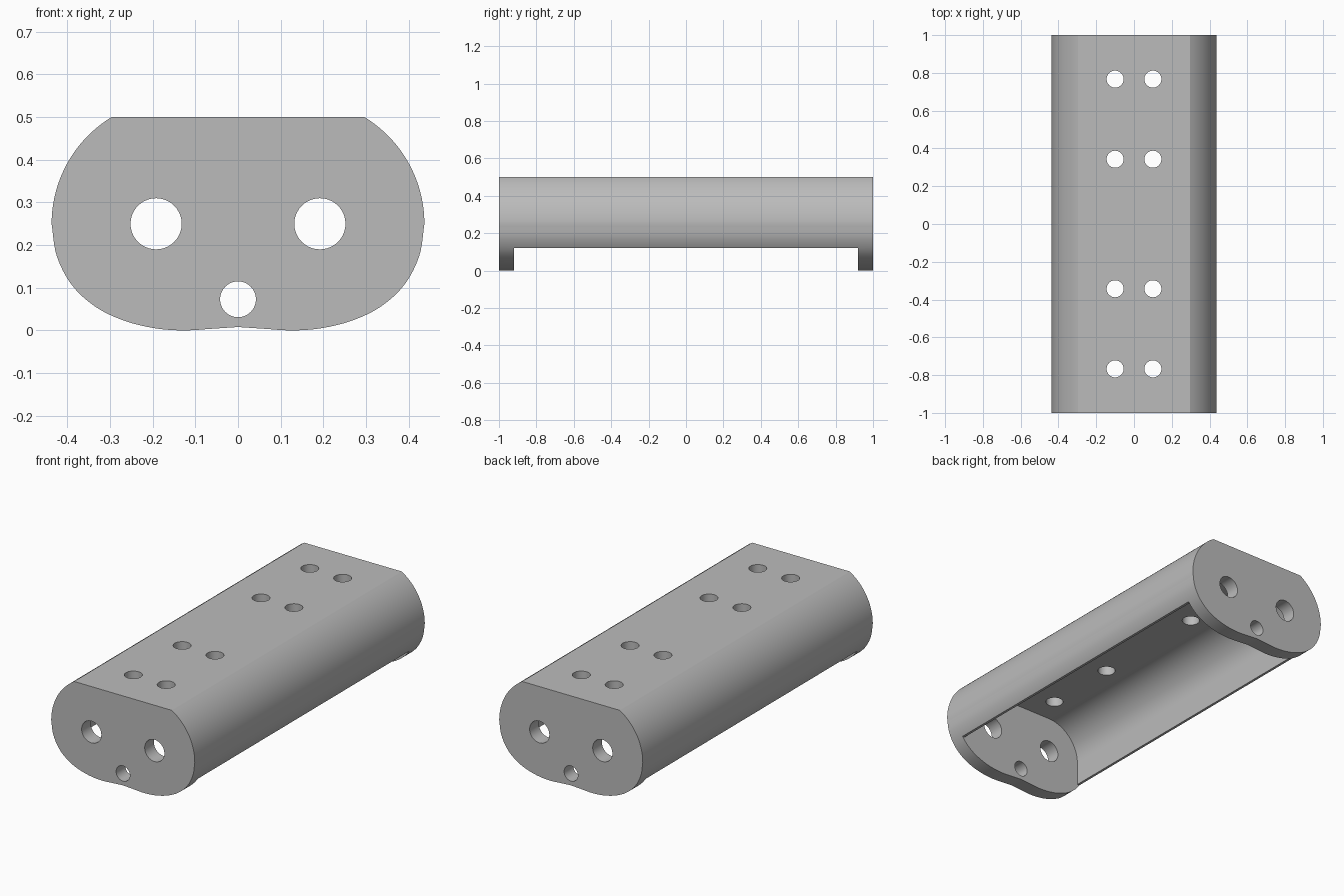
import bpy, bmesh, math
from mathutils import Vector

cube = bpy.data.objects.get("Cube")
if cube:
    bpy.data.objects.remove(cube, do_unlink=True)

grey = bpy.data.materials.new("plain_grey")
grey.use_nodes = True
colour = (0.5, 0.5, 0.5, 1)
grey.diffuse_color = colour
grey.node_tree.nodes["Principled BSDF"].inputs["Base Color"].default_value = colour


def prism(name, outline, y0, y1):
    """Extrude an x-z outline along y."""
    bm = bmesh.new()
    face = bm.faces.new([bm.verts.new((x, y0, z)) for x, z in outline])
    ext = bmesh.ops.extrude_face_region(bm, geom=[face])
    verts = [v for v in ext["geom"] if isinstance(v, bmesh.types.BMVert)]
    bmesh.ops.translate(bm, verts=verts, vec=(0, y1 - y0, 0))
    bmesh.ops.recalc_face_normals(bm, faces=bm.faces)
    mesh = bpy.data.meshes.new(name)
    bm.to_mesh(mesh)
    bm.free()
    obj = bpy.data.objects.new(name, mesh)
    bpy.context.collection.objects.link(obj)
    obj.data.materials.append(grey)
    return obj


def spline(points, steps=6):
    """Smooth curve through the points."""
    p = [Vector(q) for q in points]
    p = [2 * p[0] - p[1]] + p + [2 * p[-1] - p[-2]]
    out = []
    for a, b, c, d in zip(p, p[1:], p[2:], p[3:]):
        for i in range(steps):
            t = i / steps
            out.append(0.5 * (2 * b + (c - a) * t + (2 * a - 5 * b + 4 * c - d) * t**2
                              + (3 * b - a - 3 * c + d) * t**3))
    return [tuple(q) for q in out]


def mirrored(half):
    """Close a right-hand outline with its left-hand reflection."""
    return half + [(-x, z) for x, z in reversed(half) if x > 1e-6]


def arc(cx, cz, r, a0, a1, n=20):
    return [(cx + r * math.cos(a0 + (a1 - a0) * i / n),
             cz + r * math.sin(a0 + (a1 - a0) * i / n)) for i in range(n + 1)]


def drill(name, location, radius, depth, along_y=False):
    bpy.ops.mesh.primitive_cylinder_add(vertices=40, radius=radius, depth=depth, location=location,
                                        rotation=(math.pi / 2 if along_y else 0, 0, 0))
    obj = bpy.context.object
    obj.name = name
    obj.data.materials.append(grey)
    return obj


def cut(target, cutter):
    mod = target.modifiers.new(cutter.name, "BOOLEAN")
    mod.operation = "DIFFERENCE"
    mod.solver = "EXACT"
    mod.object = cutter
    bpy.context.view_layer.objects.active = target
    bpy.ops.object.modifier_apply(modifier=mod.name)
    bpy.data.objects.remove(cutter, do_unlink=True)


# Outer body: lobed underside, round flanks and flat top
lower = spline([(0, 0.008), (0.06, 0.004), (0.13, 0), (0.2, 0.006), (0.27, 0.024),
                (0.335, 0.056), (0.39, 0.107), (0.425, 0.175), (0.437, 0.25)])
upper = arc(0.144, 0.25, 0.293, 0, math.asin(0.25 / 0.293))
housing = prism("housing", mirrored(lower + upper), -1, 1)

# Hollow between the two end plates, with an open underside
inner = [(0.385, -0.1)] + arc(0.19, 0.25, 0.195, 0, math.pi / 2)
cut(housing, prism("cavity", mirrored(inner), -0.92, 0.92))
cut(housing, prism("bottom_opening", [(-0.6, -0.2), (0.6, -0.2), (0.6, 0.12), (-0.6, 0.12)],
                   -0.92, 0.92))

# Holes through both end plates
for x, z, r in [(-0.192, 0.25, 0.06), (0.192, 0.25, 0.06), (0, 0.073, 0.042)]:
    cut(housing, drill("end_hole", (x, 0, z), r, 2.4, True))

# Paired mounting holes through the top
for y in (-0.767, -0.343, 0.343, 0.767):
    for x in (-0.1, 0.1):
        cut(housing, drill("top_hole", (x, y, 0.5), 0.045, 0.3))

# Smooth flanks, sharp rims
bpy.ops.object.select_all(action="DESELECT")
housing.select_set(True)
bpy.context.view_layer.objects.active = housing
bpy.ops.object.shade_smooth_by_angle(angle=math.radians(25))
